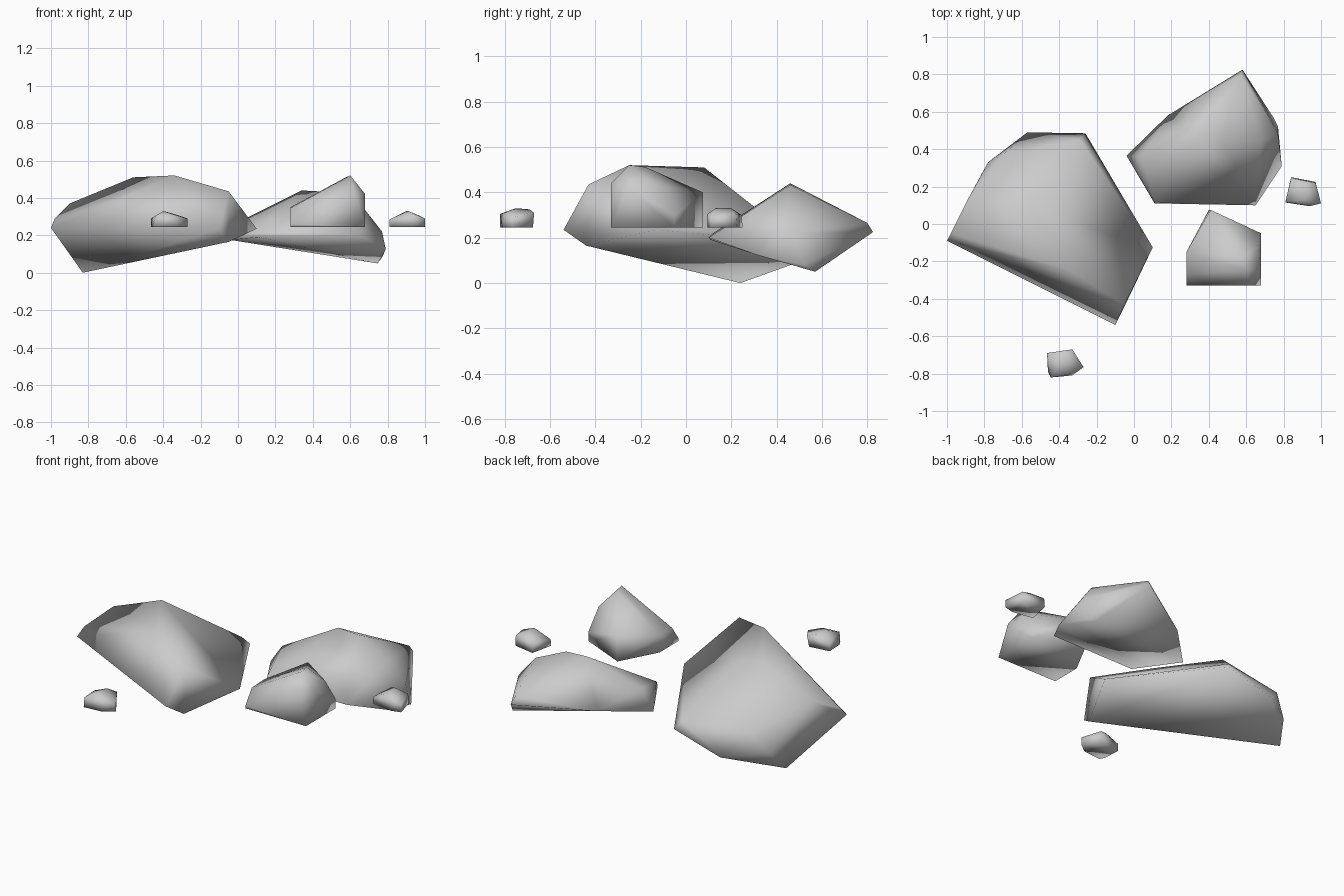
import bpy, bmesh


def rock(name, corners):
    """Faceted stone: convex hull around a handful of corner points, smooth shaded."""
    bm = bmesh.new()
    for c in corners:
        bm.verts.new(c)
    res = bmesh.ops.convex_hull(bm, input=bm.verts[:])
    loose = [v for v in bm.verts if not v.link_faces]
    bmesh.ops.delete(bm, geom=loose, context='VERTS')
    bmesh.ops.recalc_face_normals(bm, faces=bm.faces[:])
    for f in bm.faces:
        f.smooth = True
    me = bpy.data.meshes.new(name)
    bm.to_mesh(me)
    bm.free()
    ob = bpy.data.objects.new(name, me)
    bpy.context.collection.objects.link(ob)
    return ob


def flat_rock(name, base, top, z=0.245):
    """Stone with a level underside: base outline at z plus upper corners."""
    return rock(name, [(x, y, z) for x, y in base] + top)


# Largest boulder on the left
rock("large_boulder", [
    (-0.83, 0.24, 0.0), (-0.05, -0.44, 0.165), (-0.10, -0.54, 0.235),
    (0.10, -0.125, 0.235), (-1.0, -0.09, 0.24), (-0.98, -0.05, 0.29),
    (-0.90, 0.11, 0.37), (-0.56, 0.08, 0.51), (-0.34, -0.25, 0.52),
    (-0.05, -0.43, 0.435), (-0.26, 0.485, 0.175), (-0.29, 0.45, 0.22),
    (-0.57, 0.49, 0.09), (-0.78, 0.33, 0.11), (-0.69, 0.38, 0.22)])

# Second boulder at the back right
rock("back_boulder", [
    (-0.04, 0.365, 0.175), (0.11, 0.12, 0.22), (0.11, 0.11, 0.19),
    (0.65, 0.10, 0.20), (0.79, 0.31, 0.125), (0.77, 0.52, 0.08),
    (0.745, 0.57, 0.05), (0.58, 0.825, 0.225), (0.57, 0.80, 0.265),
    (0.18, 0.58, 0.20), (0.04, 0.36, 0.29), (0.34, 0.46, 0.44),
    (0.47, 0.46, 0.433), (0.68, 0.45, 0.335), (0.77, 0.48, 0.22)])

# Medium stone at the front right
flat_rock("medium_stone",
          [(0.28, -0.33), (0.28, -0.15), (0.40, 0.075), (0.68, -0.05), (0.68, -0.33)],
          [(0.28, -0.27, 0.345), (0.28, -0.15, 0.35), (0.41, 0.075, 0.40),
           (0.68, -0.05, 0.30), (0.68, -0.25, 0.42), (0.66, -0.12, 0.43),
           (0.60, -0.25, 0.52), (0.58, -0.18, 0.512), (0.62, -0.33, 0.44),
           (0.28, -0.33, 0.26)])

# Two pebbles
flat_rock("front_pebble",
          [(-0.465, -0.69), (-0.34, -0.675), (-0.27, -0.765), (-0.33, -0.81),
           (-0.445, -0.82), (-0.46, -0.79)],
          [(-0.465, -0.69, 0.29), (-0.40, -0.75, 0.33), (-0.38, -0.69, 0.325),
           (-0.33, -0.67, 0.31), (-0.27, -0.765, 0.29), (-0.44, -0.82, 0.305),
           (-0.34, -0.80, 0.31)])
flat_rock("right_pebble",
          [(0.81, 0.115), (0.84, 0.25), (0.97, 0.225), (1.0, 0.11), (0.94, 0.095)],
          [(0.81, 0.12, 0.285), (0.84, 0.245, 0.30), (0.90, 0.20, 0.33),
           (0.91, 0.13, 0.33), (0.97, 0.22, 0.305), (1.0, 0.11, 0.29),
           (0.94, 0.095, 0.305)])
